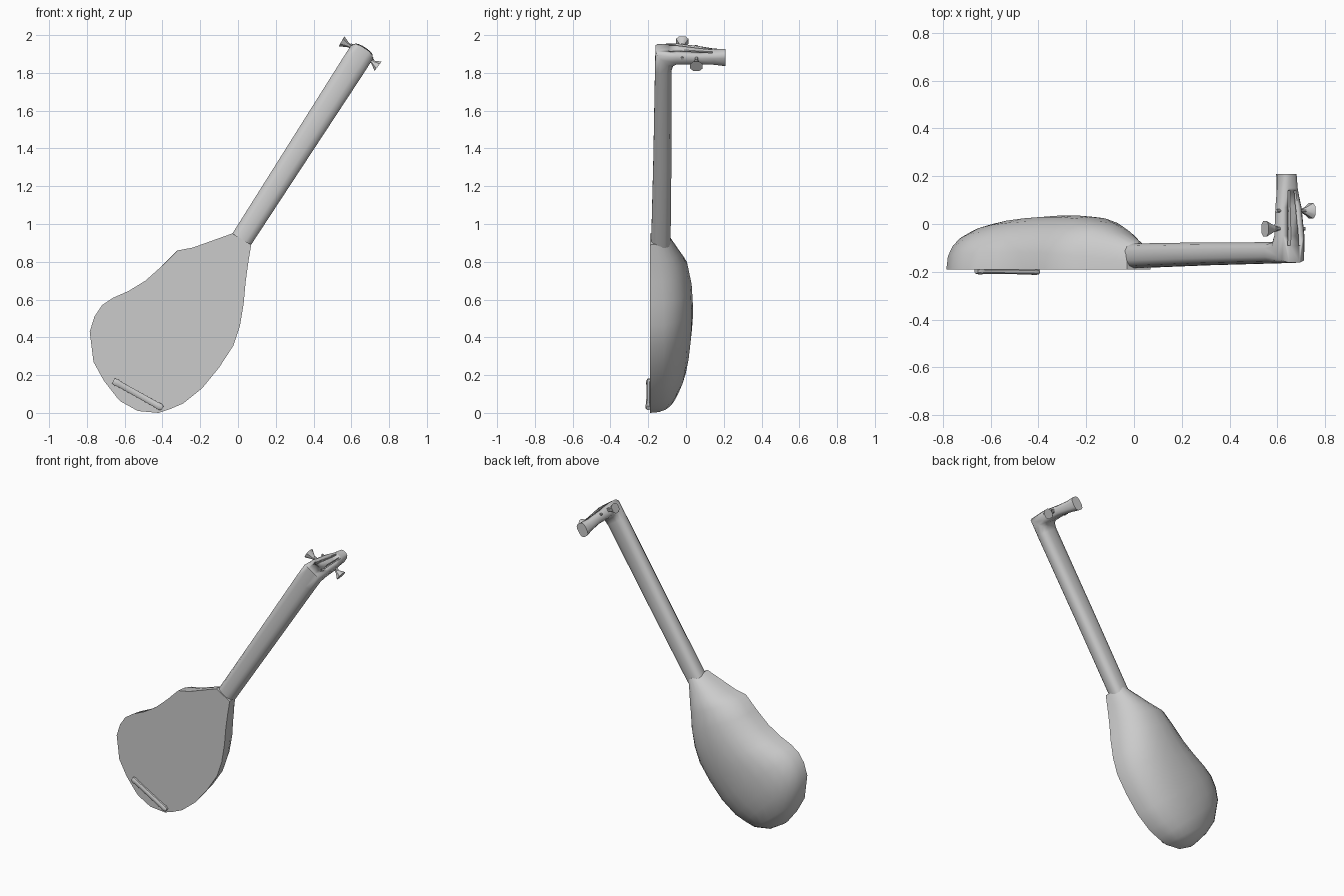
import bpy, bmesh, math
from mathutils import Vector, Matrix

cube = bpy.data.objects.get("Cube")
if cube:
    bpy.data.objects.remove(cube)

grey = bpy.data.materials.new("plain grey")
grey.use_nodes = True
COLOUR = (0.6, 0.6, 0.6, 1)
grey.diffuse_color = COLOUR
grey.node_tree.nodes["Principled BSDF"].inputs["Base Color"].default_value = COLOUR

# Neck frame: t across the neck, y to the back, s along the neck
TILT = math.atan2(0.54, 0.84)
FRAME = Matrix.Translation((0.02, 0, 0.92)) @ Matrix.Rotation(TILT, 4, 'Y')


def power(v, e):
    return math.copysign(abs(v) ** e, v)


def loft(name, rings, closed=True, smooth=40):
    """Skin a row of equal point rings and cap the open sides."""
    bm = bmesh.new()
    rows = [[bm.verts.new(p) for p in ring] for ring in rings]
    n = len(rows[0])
    for a, b in zip(rows, rows[1:]):
        for i in range(n if closed else n - 1):
            j = (i + 1) % n
            bm.faces.new((a[i], a[j], b[j], b[i]))
    if closed:
        bm.faces.new(rows[0])
        bm.faces.new(rows[-1])
    else:
        bm.faces.new([r[0] for r in rows] + [r[-1] for r in reversed(rows)])
        bm.faces.new(rows[0])
        bm.faces.new(rows[-1])
    bmesh.ops.remove_doubles(bm, verts=bm.verts, dist=0.0005)
    bmesh.ops.recalc_face_normals(bm, faces=bm.faces)
    mesh = bpy.data.meshes.new(name)
    bm.to_mesh(mesh)
    bm.free()
    mesh.materials.append(grey)
    ob = bpy.data.objects.new(name, mesh)
    bpy.context.collection.objects.link(ob)
    bpy.ops.object.select_all(action='DESELECT')
    ob.select_set(True)
    bpy.context.view_layer.objects.active = ob
    bpy.ops.object.shade_smooth_by_angle(angle=math.radians(smooth))
    return ob


def section(centre, across, up, w, h, sides=12, e=0.7):
    """Rounded cross-section of width w and height h."""
    angles = [2 * math.pi * (i + 0.5) / sides for i in range(sides)]
    return [centre + across * power(math.cos(a), e) * w / 2
            + up * power(math.sin(a), e) * h / 2 for a in angles]


def bar(name, start, end, sizes, across, sides=8, e=0.8):
    """Straight bar with (position, width, height) stations."""
    start, end = Vector(start), Vector(end)
    d = (end - start).normalized()
    across = Vector(across)
    across = (across - d * across.dot(d)).normalized()
    up = d.cross(across)
    return loft(name, [section(start.lerp(end, f), across, up, w, h, sides, e)
                       for f, w, h in sizes])


# Bowl: ribs run from the left edge to the right edge of the soundboard
FRONT = -0.19
ribs = [(-.03, .95, .07, .89, -.08), (-.17, .90, .055, .80, -.035),
        (-.24, .875, .048, .75, -.01), (-.32, .86, .04, .69, .01),
        (-.40, .78, .03, .58, .03), (-.49, .70, .01, .46, .036),
        (-.58, .645, -.025, .355, .036), (-.66, .61, -.10, .24, .03),
        (-.72, .57, -.19, .13, .02), (-.76, .51, -.29, .05, .005),
        (-.785, .43, -.36, .02, -.015), (-.765, .27, -.42, 0, -.045),
        (-.71, .17, -.53, .01, -.095), (-.64, .08, -.62, .06, -.17)]
STEPS = 12
rings = []
for xl, zl, xr, zr, back in ribs:
    ring = []
    for i in range(STEPS + 1):
        a = math.pi * i / STEPS
        f = 0.5 - 0.5 * power(math.cos(a), 0.9)
        depth = max(math.sin(a), 0) ** 0.85
        ring.append(Vector((xl + (xr - xl) * f, FRONT + (back - FRONT) * depth,
                            zl + (zr - zl) * f)))
    rings.append(ring)
loft("bowl", rings, closed=False, smooth=45)

# Neck bending back into the peg head: (s, y, bend, width, thickness)
stations = [(-.02, -.133, 0, .118, .105), (.5, -.125, 0, .128, .098),
            (1.08, -.12, 0, .14, .09), (1.155, -.115, 45, .14, .135),
            (1.165, -.05, 90, .132, .085), (1.158, .07, 90, .115, .07),
            (1.148, .15, 90, .085, .075), (1.142, .21, 90, .07, .092)]
rings = []
for s, y, bend, w, th in stations:
    b = math.radians(bend)
    ring = section(Vector((0, y, s)), Vector((1, 0, 0)),
                   Vector((0, math.cos(b), -math.sin(b))), w, th)
    rings.append([FRAME @ p for p in ring])
neck = loft("neck_and_head", rings, smooth=50)

# Two string slots cut in the top of the head
for side in (-1, 1):
    cutter = bar("slot_cutter", FRAME @ Vector((side * .027, -.09, 1.2)),
                 FRAME @ Vector((side * .015, .14, 1.19)),
                 [(0, .016, .05), (1, .012, .05)], FRAME.to_3x3() @ Vector((1, 0, 0)),
                 sides=4, e=.5)
    cutter.hide_render = True
    cutter.hide_viewport = True
    cut = neck.modifiers.new("slot", 'BOOLEAN')
    cut.operation = 'DIFFERENCE'
    cut.object = cutter

# Peg shafts across the head, each with a flared flat grip on one end
for label, side, y, s, reach in (("left", 1, .055, 1.172, .112),
                                 ("right", -1, -.02, 1.178, .122)):
    def at(t, ds=0):
        return FRAME @ Vector((t * side, y, s + ds))
    along = FRAME.to_3x3() @ Vector((0, 0, 1))
    bar("peg_shaft_" + label, at(-.068), at(.075), [(0, .016, .016), (1, .016, .016)], along)
    bar("peg_grip_" + label, at(.062, -.008), at(reach, -.012),
        [(0, .018, .018), (.35, .026, .03), (1, .066, .07)], along)

# Bridge bar low on the soundboard
bar("bridge", (-.66, -.197, .17), (-.40, -.2, .025),
    [(0, .03, .022), (.06, .042, .03), (.12, .034, .024), (.88, .034, .024),
     (.94, .04, .03), (1, .026, .022)], (0, 0, 1))
